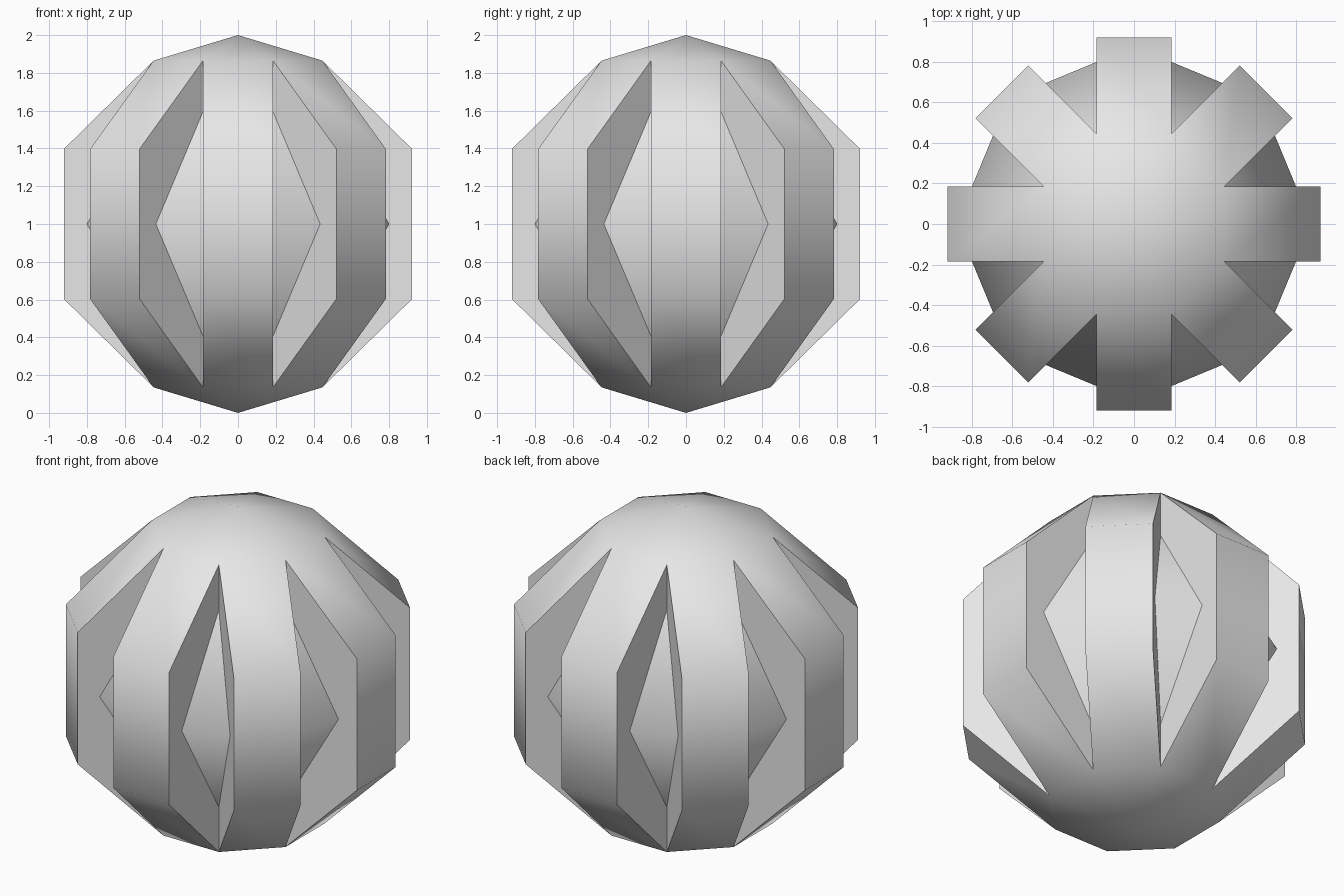
import bpy, bmesh
from math import radians, tan
from mathutils import Matrix, Vector

cube = bpy.data.objects.get("Cube")
if cube:
    bpy.data.objects.remove(cube, do_unlink=True)

grey = bpy.data.materials.new("light_grey")
grey.use_nodes = True
colour = (0.8, 0.8, 0.8, 1)
grey.diffuse_color = colour
grey.node_tree.nodes["Principled BSDF"].inputs["Base Color"].default_value = colour

RIBS = 8
HALF = 0.185                           # half width of a rib
ROOT = HALF / tan(radians(22.5))       # where neighbouring ribs meet
OUTER, RIDGE = 0.922, 0.8              # rib face, ridge of the recessed panel
ROOT_H, OUTER_H, PANEL_H = 0.865, 0.397, 0.595   # heights above the middle

bm = bmesh.new()


def face(points):
    bm.faces.new([bm.verts.new(p) for p in points])


for i in range(RIBS):
    def at(r, side, h, step=0):
        turn = Matrix.Rotation(radians(45 * (i + step)), 3, "Z")
        return turn @ Vector((r, side * HALF, 0)) + Vector((0, 0, 1 + h))

    # Rib face: cap, slope, upright band, slope, cap
    profile = [(ROOT, ROOT_H), (OUTER, OUTER_H), (OUTER, -OUTER_H), (ROOT, -ROOT_H)]
    for (r1, h1), (r2, h2) in zip(profile, profile[1:]):
        face([at(r1, -1, h1), at(r2, -1, h2), at(r2, 1, h2), at(r1, 1, h1)])
    for s in (1, -1):
        face([at(ROOT, -1, s * ROOT_H), at(ROOT, 1, s * ROOT_H), (0, 0, 1 + s)])

    # Rib side walls, notched where the recessed panels meet them
    wall = profile + [(ROOT, -PANEL_H), (RIDGE, 0), (ROOT, PANEL_H)]
    for side in (-1, 1):
        face([at(r, side, h) for r, h in wall])

    # Recessed panel between this rib and the next
    for s in (1, -1):
        face([at(ROOT, 1, s * PANEL_H), at(RIDGE, 1, 0), at(RIDGE, -1, 0, 1)])

bmesh.ops.remove_doubles(bm, verts=bm.verts, dist=0.001)
bmesh.ops.recalc_face_normals(bm, faces=bm.faces)
mesh = bpy.data.meshes.new("ribbed_ball")
bm.to_mesh(mesh)
bm.free()
mesh.materials.append(grey)

ball = bpy.data.objects.new("ribbed_ball", mesh)
bpy.context.collection.objects.link(ball)
bpy.ops.object.select_all(action="DESELECT")
ball.select_set(True)
bpy.context.view_layer.objects.active = ball
bpy.ops.object.shade_smooth_by_angle(angle=radians(62))
